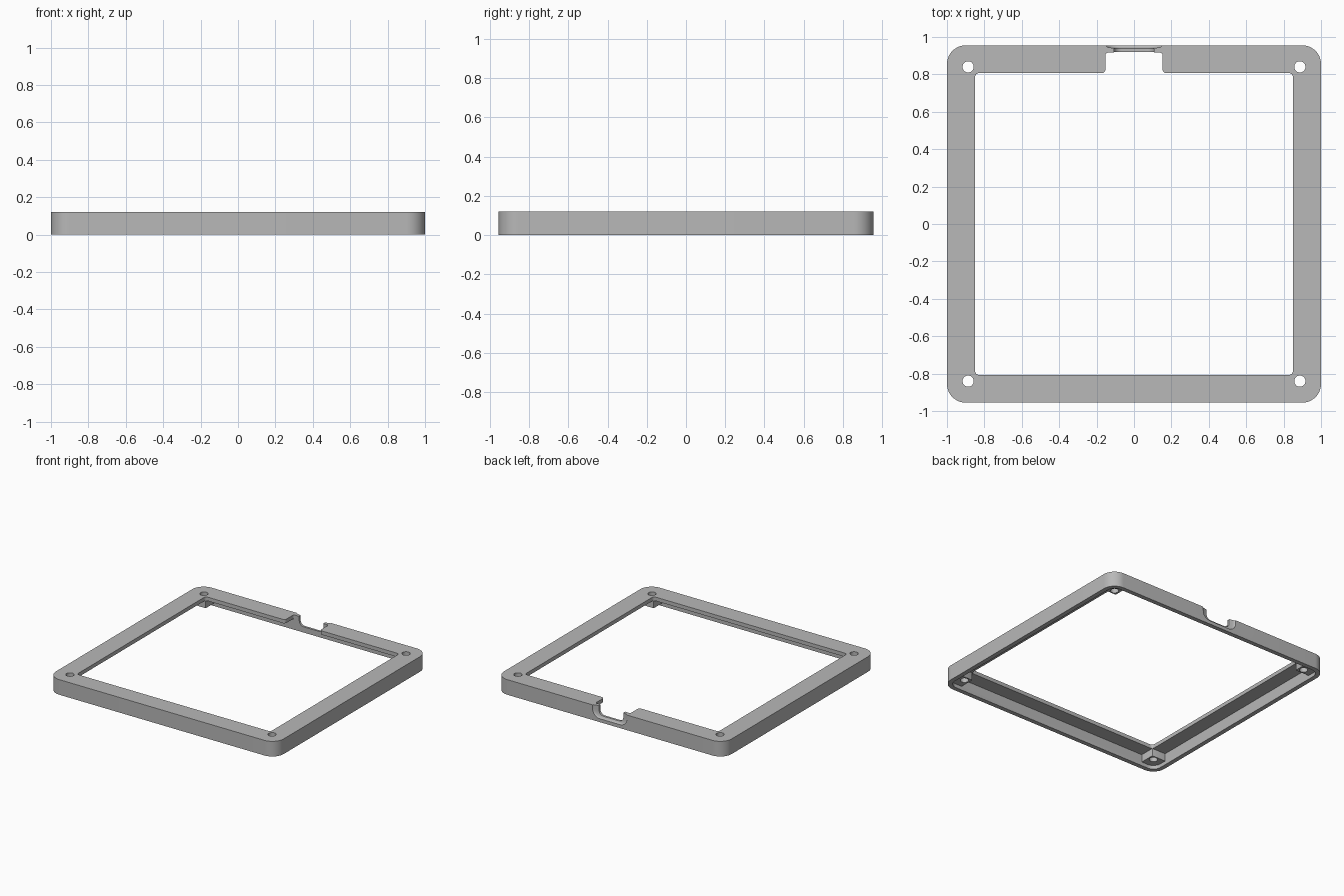
import bpy, bmesh, math

if "Cube" in bpy.data.objects:
    bpy.data.objects.remove(bpy.data.objects["Cube"], do_unlink=True)

W, D, H = 1.0, 0.955, 0.12      # half width, half depth, height
WALL, PLATE = 0.035, 0.03       # wall and top plate thickness
OPEN_X, OPEN_Y = 0.85, 0.807    # half size of the opening

grey = bpy.data.materials.new("plain grey")
grey.use_nodes = True
grey.diffuse_color = (0.48, 0.48, 0.48, 1)
grey.node_tree.nodes["Principled BSDF"].inputs["Base Color"].default_value = (0.48, 0.48, 0.48, 1)


def rounded(x0, x1, y0, y1, r, steps=8):
    """Counter-clockwise outline of a rectangle with round corners."""
    pts = []
    corners = [(x1 - r, y1 - r), (x0 + r, y1 - r), (x0 + r, y0 + r), (x1 - r, y0 + r)]
    for i, (cx, cy) in enumerate(corners):
        for k in range(steps + 1):
            a = math.pi / 2 * (i + k / steps)
            pts.append((cx + r * math.cos(a), cy + r * math.sin(a)))
    return pts


def loft(name, rings):
    """Solid through matching rings of 3D points, capped at both ends."""
    bm = bmesh.new()
    loops = [[bm.verts.new(p) for p in ring] for ring in rings]
    n = len(loops[0])
    for a, b in zip(loops, loops[1:]):
        for i in range(n):
            j = (i + 1) % n
            bm.faces.new((a[i], a[j], b[j], b[i]))
    bm.faces.new(loops[0][::-1])
    bm.faces.new(loops[-1])
    bmesh.ops.recalc_face_normals(bm, faces=bm.faces)
    mesh = bpy.data.meshes.new(name)
    bm.to_mesh(mesh)
    bm.free()
    mesh.materials.append(grey)
    ob = bpy.data.objects.new(name, mesh)
    bpy.context.collection.objects.link(ob)
    return ob


def prism(name, outline, z0, z1):
    return loft(name, [[(x, y, z) for x, y in outline] for z in (z0, z1)])


def cut(target, cutter):
    """Subtract the cutter from the target and discard it."""
    mod = target.modifiers.new("cut", 'BOOLEAN')
    mod.operation, mod.solver, mod.object = 'DIFFERENCE', 'EXACT', cutter
    bpy.context.view_layer.objects.active = target
    bpy.ops.object.modifier_apply(modifier=mod.name)
    bpy.data.objects.remove(cutter, do_unlink=True)


CORNERS = [(sx, sy) for sx in (-1, 1) for sy in (-1, 1)]

# Outer body
frame = prism("bezel_frame", rounded(-W, W, -D, D, 0.1, 12), 0, H)

# Hollow underside, leaving a square screw boss in each corner
cavity = prism("cavity", rounded(-W + WALL, W - WALL, -D + WALL, D - WALL, 0.065, 12),
               -0.1, H - PLATE)
for sx, sy in CORNERS:
    xs, ys = sorted((sx * 0.845, sx * 1.1)), sorted((sy * 0.802, sy * 1.1))
    cut(cavity, prism("boss", rounded(*xs, *ys, 0.004, 2), 0.03, 0.2))
cut(frame, cavity)

# Central opening
cut(frame, prism("opening", rounded(-OPEN_X, OPEN_X, -OPEN_Y, OPEN_Y, 0.022, 6), -0.2, 0.3))

# Screw holes
for sx, sy in CORNERS:
    hx, hy, r = sx * 0.887, sy * 0.84, 0.03
    cut(frame, prism("hole", rounded(hx - r, hx + r, hy - r, hy + r, r * 0.999), -0.2, 0.3))

# Notch in the top plate at the back, with flared inner corners
cut(frame, prism("plate_notch", rounded(-0.153, 0.153, 0.7, D - WALL - 0.004, 0.014, 6), 0.05, 0.3))
for s in (-1, 1):
    flare = [(s * 0.14, OPEN_Y - 0.02), (s * 0.173, OPEN_Y - 0.02)]
    for k in range(7):
        a = math.pi / 2 * k / 6
        flare.append((s * (0.173 - 0.02 * math.sin(a)), OPEN_Y + 0.02 * (1 - math.cos(a)) - 0.0005))
    flare.append((s * 0.14, OPEN_Y + 0.0195))
    cut(frame, prism("flare", flare, 0.05, 0.3))

# Cable port through the back wall, widening towards the outside
rings = []
for y, grow in ((0.9, 0), (0.938, 0), (0.942, 0.015), (0.945, 0.031), (0.949, 0.04), (0.957, 0.046)):
    zlow = 0.045 - grow * 0.4
    rings.append([(x, y, z) for x, z in
                  rounded(-0.107 - grow, 0.107 + grow, zlow, 0.3, 0.04 + grow * 0.5)])
cut(frame, loft("cable_port", rings))

# Smooth the round corners, keep the edges crisp
bpy.ops.object.select_all(action='DESELECT')
frame.select_set(True)
bpy.context.view_layer.objects.active = frame
bpy.ops.object.shade_smooth_by_angle(angle=math.radians(30))
